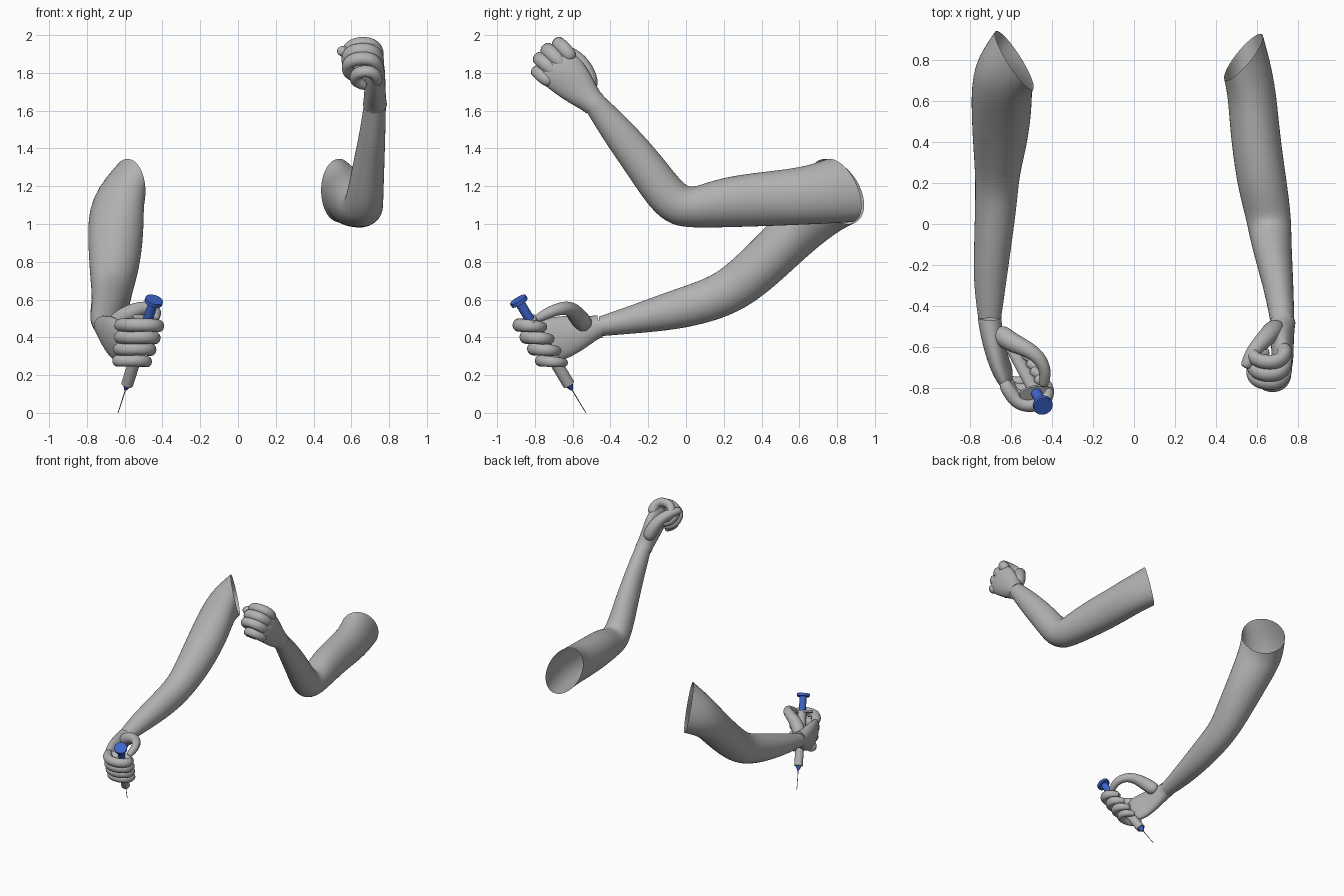
import bpy, bmesh, math
from mathutils import Vector, Matrix

if "Cube" in bpy.data.objects:
    bpy.data.objects.remove(bpy.data.objects["Cube"], do_unlink=True)


def material(name, rgb):
    m = bpy.data.materials.new(name)
    m.use_nodes = True
    m.diffuse_color = (*rgb, 1)
    m.node_tree.nodes["Principled BSDF"].inputs["Base Color"].default_value = (*rgb, 1)
    return m


grey = material("plain grey", (0.45, 0.45, 0.45))
blue = material("plunger blue", (0.05, 0.13, 0.6))


def finish(bm, name, mat, levels=0):
    bmesh.ops.recalc_face_normals(bm, faces=bm.faces)
    mesh = bpy.data.meshes.new(name)
    bm.to_mesh(mesh)
    bm.free()
    mesh.materials.append(mat)
    ob = bpy.data.objects.new(name, mesh)
    bpy.context.collection.objects.link(ob)
    if levels:
        ob.modifiers.new("smooth", "SUBSURF").levels = levels
        ob.modifiers["smooth"].render_levels = levels
    bpy.ops.object.select_all(action="DESELECT")
    bpy.context.view_layer.objects.active = ob
    ob.select_set(True)
    if levels:
        bpy.ops.object.shade_smooth()
    else:
        bpy.ops.object.shade_smooth_by_angle(angle=math.radians(40))
    return ob


def loft(name, rings, sides, caps=(False, False)):
    """Skin elliptical rings, each given as centre, half axis u, half axis v."""
    bm = bmesh.new()
    grow = 3 / (2 + math.cos(math.tau / sides))  # offsets subdivision shrinkage
    loops = []
    for c, u, v in rings:
        c, u, v = Vector(c), Vector(u) * grow, Vector(v) * grow
        angles = [math.tau * i / sides for i in range(sides)]
        loops.append([bm.verts.new(c + u * math.cos(a) + v * math.sin(a)) for a in angles])
    for a, b in zip(loops, loops[1:]):
        for i in range(sides):
            j = (i + 1) % sides
            bm.faces.new((a[i], a[j], b[j], b[i]))
    for cap, loop in zip(caps, (loops[0], loops[-1])):
        if cap:
            bm.faces.new(loop)
    return finish(bm, name, grey, 2)


def arm(name, sections):
    """Sections hold the upper edge (y, z), lower edge (y, z), x range and rim skew."""
    rings = []
    for yt, zt, yb, zb, x0, x1, skew in sections:
        c = ((x0 + x1) / 2, (yt + yb) / 2, (zt + zb) / 2)
        rings.append((c, ((x1 - x0) / 2, skew, 0), (0, (yt - yb) / 2, (zt - zb) / 2)))
    loft(name, rings, 16)


def finger(name, points, radii):
    """Tapered tube along a path with a rounded tip."""
    pts = [Vector(p) for p in points]
    end = (pts[-1] - pts[-2]).normalized()
    pts.append(pts[-1] + end * radii[-1] * 0.8)
    radii = list(radii) + [radii[-1] * 0.75]
    rings, u = [], None
    for i, p in enumerate(pts):
        t = (pts[min(i + 1, len(pts) - 1)] - pts[max(i - 1, 0)]).normalized()
        u = t.orthogonal() if u is None else u - t * u.dot(t)
        u.normalize()
        rings.append((p, u * radii[i], t.cross(u) * radii[i]))
    loft(name, rings, 8, (True, True))


# Arms, from wrist to the open shoulder
arm("left_arm", [
    (-.44, 1.68, -.53, 1.60, .668, .783, 0),
    (-.30, 1.55, -.42, 1.42, .645, .78, 0),
    (-.15, 1.385, -.30, 1.25, .61, .775, 0),
    (-.05, 1.255, -.19, 1.08, .58, .77, 0),
    (.01, 1.19, -.08, .99, .56, .768, 0),
    (.06, 1.20, .05, .98, .54, .765, 0),
    (.20, 1.25, .22, .983, .50, .745, 0),
    (.45, 1.28, .45, .99, .47, .71, 0),
    (.62, 1.30, .70, 1.0, .46, .69, .04),
    (.76, 1.345, .87, 1.01, .44, .63, .10)])
arm("right_arm", [
    (-.46, .51, -.47, .405, -.76, -.65, 0),
    (-.30, .565, -.28, .42, -.785, -.625, 0),
    (-.10, .64, -.05, .44, -.78, -.595, 0),
    (.08, .70, .15, .485, -.775, -.57, 0),
    (.18, .75, .31, .55, -.775, -.56, 0),
    (.30, .86, .46, .66, -.785, -.525, 0),
    (.48, 1.04, .64, .83, -.795, -.50, -.01),
    (.64, 1.24, .78, .95, -.79, -.50, -.06),
    (.74, 1.345, .86, 1.0, -.68, -.49, -.13)])

# Left fist: local axes run forward, towards the thumb, and out of the hand's back
origin = Vector((.725, -.49, 1.64))
fwd, side, back = Vector((0, -.73, .68)), Vector((0, .68, .73)), Vector((1, 0, 0))


def fist(f, s, n):
    return origin + fwd * f + side * s + back * n


loft("left_palm", [
    (fist(f, s, n), back * thick, side * wide) for f, s, n, thick, wide in [
        (-.01, 0, 0, .063, .066), (.02, 0, 0, .06, .067), (.10, .004, 0, .055, .092),
        (.20, .012, 0, .055, .115), (.28, .006, 0, .05, .115), (.33, .0, -.01, .035, .10)]],
    16, (False, True))
for label, s, reach, r in [("index", .105, .355, .037), ("middle", .04, .375, .039),
                           ("ring", -.022, .375, .037), ("little", -.082, .34, .033)]:
    curl = .15 if s > -.05 else .11
    finger("left_%s_finger" % label, [
        fist(.23, s * .9, .01), fist(reach - .05, s, .012), fist(reach, s, -.02),
        fist(reach - .005, s, -curl * .75), fist(reach - .05, s * .95, -curl),
        fist(.25, s * .9, -curl * .95), fist(.22, s * .9, -curl * .6)],
        [r, r * 1.05, r, r, r * .95, r * .9, r * .8])
finger("left_thumb", [fist(.05, .04, -.02), fist(.13, .09, -.05), fist(.21, .115, -.09),
                      fist(.28, .11, -.145), fist(.33, .07, -.175)],
       [.045, .05, .042, .034, .028])

# Right hand wrapped around the syringe
loft("right_palm", [
    ((-.705, -.455, .458), (.058, 0, 0), (0, -.015, .058)),
    ((-.703, -.485, .453), (.056, .005, 0), (0, -.02, .06)),
    ((-.69, -.56, .43), (.052, .02, 0), (0, -.03, .085)),
    ((-.665, -.66, .40), (.045, .025, 0), (0, -.04, .11)),
    ((-.635, -.73, .38), (.04, .025, 0), (0, -.045, .11)),
    ((-.615, -.77, .37), (.028, .02, 0), (0, -.045, .095))], 16, (False, True))


def barrel(z):
    return Vector((-.635 + .32 * z, -.53 - .6 * z, z))


for i, (label, r) in enumerate([("index", .035), ("middle", .036),
                                ("ring", .034), ("little", .03)]):
    z = .465 - .063 * i
    c = barrel(z)
    knuckle = Vector((-.645, -.755, z)).lerp(Vector((-.63, -.68, z)), i / 3)
    finger("right_%s_finger" % label, [
        knuckle, c + Vector((-.10, -.05, 0)), c + Vector((-.05, -.08, 0)),
        c + Vector((.03, -.075, 0)), c + Vector((.072, -.03, -.004)),
        c + Vector((.065, .025, -.008)), c + Vector((.02, .05, -.01))],
        [r, r * 1.05, r, r, r * .95, r * .88, r * .75])
finger("right_thumb", [(-.67, -.52, .45), (-.61, -.575, .51), (-.53, -.605, .55),
                       (-.46, -.65, .558), (-.43, -.72, .535), (-.44, -.775, .505)],
       [.05, .05, .04, .034, .03, .025])

# Syringe, every part turned around one slanted axis
axis = (barrel(1) - barrel(0)).normalized()
across = (Vector((1, 0, 0)) - axis * axis.x).normalized()
turn = Matrix((across, axis.cross(across), axis)).transposed().to_4x4()
for name, z0, z1, r0, r1, squash, mat in [
        ("needle", 0, .13, .002, .003, 1, grey),
        ("needle_hub", .122, .152, .007, .024, 1, blue),
        ("syringe_barrel", .15, .49, .032, .032, 1, grey),
        ("finger_flange", .482, .494, .085, .085, .45, grey),
        ("plunger_rod", .49, .59, .026, .026, 1, blue),
        ("plunger_head", .583, .60, .048, .048, 1, blue)]:
    a, b = barrel(z0), barrel(z1)
    bm = bmesh.new()
    bmesh.ops.create_cone(bm, cap_ends=True, segments=32, radius1=r0, radius2=r1,
                          depth=(b - a).length)
    bm.transform(Matrix.Translation((a + b) / 2) @ turn @ Matrix.Diagonal((1, squash, 1, 1)))
    finish(bm, name, mat)
